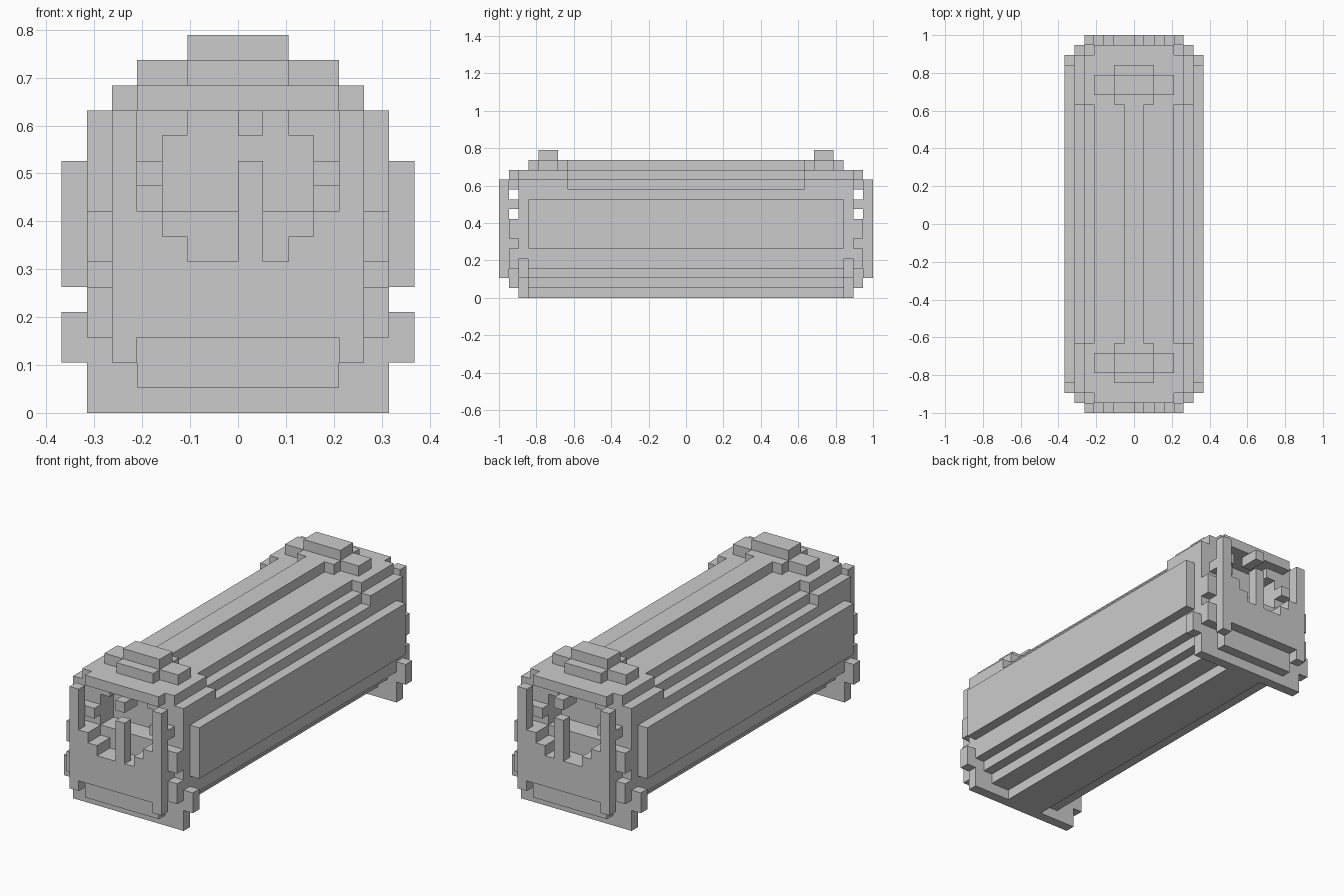
import bpy, bmesh

if "Cube" in bpy.data.objects:
    bpy.data.objects.remove(bpy.data.objects["Cube"])

U = 1 / 19  # one block of the grid


def finish(name, bm):
    bmesh.ops.recalc_face_normals(bm, faces=bm.faces)
    me = bpy.data.meshes.new(name)
    bm.to_mesh(me)
    bm.free()
    ob = bpy.data.objects.new(name, me)
    bpy.context.collection.objects.link(ob)
    return ob


def add_prism(bm, rows, y0, y1):
    """Stepped symmetric outline from (top z, half width) rows, extruded along y."""
    right, z = [], rows[0]
    for top, w in rows[1:]:
        right += [(w, z), (w, top)]
        z = top
    pts = right + [(-x, h) for x, h in reversed(right)]
    f = bm.faces.new([bm.verts.new((x * U, y0 * U, h * U)) for x, h in pts])
    ext = bmesh.ops.extrude_face_region(bm, geom=[f])
    bmesh.ops.translate(bm, vec=(0, (y1 - y0) * U, 0),
                        verts=[v for v in ext["geom"] if isinstance(v, bmesh.types.BMVert)])


def add_box(bm, x0, x1, y0, y1, z0, z1):
    vs = bmesh.ops.create_cube(bm, size=1)["verts"]
    for v in vs:
        v.co = ((x0 if v.co.x < 0 else x1) * U,
                (y0 if v.co.y < 0 else y1) * U,
                (z0 if v.co.z < 0 else z1) * U)


def prism(name, rows, y0, y1, both=False):
    bm = bmesh.new()
    add_prism(bm, rows, y0, y1)
    if both:
        add_prism(bm, rows, -y0, -y1)
    finish(name, bm)


def end_boxes(name, boxes, pair=True):
    """Boxes (x0,x1, d0,d1, z0,z1) at both ends; d is distance from the middle."""
    bm = bmesh.new()
    for x0, x1, d0, d1, z0, z1 in boxes:
        for a, b in [(x0, x1), (-x1, -x0)] if pair else [(x0, x1)]:
            add_box(bm, a, b, -d1, -d0, z0, z1)
            add_box(bm, a, b, d0, d1, z0, z1)
    finish(name, bm)


# Long body with stepped belly and roof
belly = [0, (1, 2), (2, 4), (3, 5), (5, 6)]
prism("long_body", belly + [(10, 7), (11, 6), (12, 5), (13, 4), (14, 1)], -12, 12)

# Thicker collars near both ends
prism("end_collar", belly + [(10, 7), (12, 6), (13, 5), (14, 2)], 12, 15, True)

# Rim around the recessed opening
prism("rim_base", belly + [(8, 6)], 15, 17, True)
prism("rim_top", [12, (13, 5)], 15, 17, True)
prism("rim_ridge", [13, (14, 2)], 15, 16, True)
end_boxes("rim_sides", [(3, 6, 15, 17, 8, 11), (2, 6, 15, 17, 11, 12),
                        (6, 7, 15, 16, 5, 10)])

# Raised handles on the roof
prism("roof_handle", [13, (14, 4), (15, 2)], 13, 15, True)

# Feet plates
prism("foot_plate", [0, (2, 6)], 16, 17, True)
end_boxes("foot_tab", [(5, 7, 16, 17, 2, 4)])

# Protruding end panel with bowl-shaped top and lower bumper
prism("bumper", [1, (3, 4)], 17, 18, True)
prism("panel_back", [3, (6, 5)], 17, 18, True)
prism("end_panel", [3, (6, 4)], 18, 19, True)
end_boxes("panel_steps", [(2, 4, 17, 19, 6, 7), (3, 4, 17, 19, 7, 8),
                          (4, 5, 18, 19, 2, 9), (4, 5, 17, 18, 6, 8)])

# Side blocks and posts of the frame
end_boxes("frame_posts", [(5, 6, 17, 18, 3, 5), (5, 6, 17, 18, 6, 8),
                          (3, 5, 17, 18, 9, 10), (4, 5, 18, 19, 9, 12)])

# Visor over the opening
prism("visor", [12, (13, 4)], 17, 18, True)

# Small central posts
end_boxes("center_posts", [(0, 1, 18, 19, 6, 10), (0, 1, 17, 19, 11, 12)], False)
